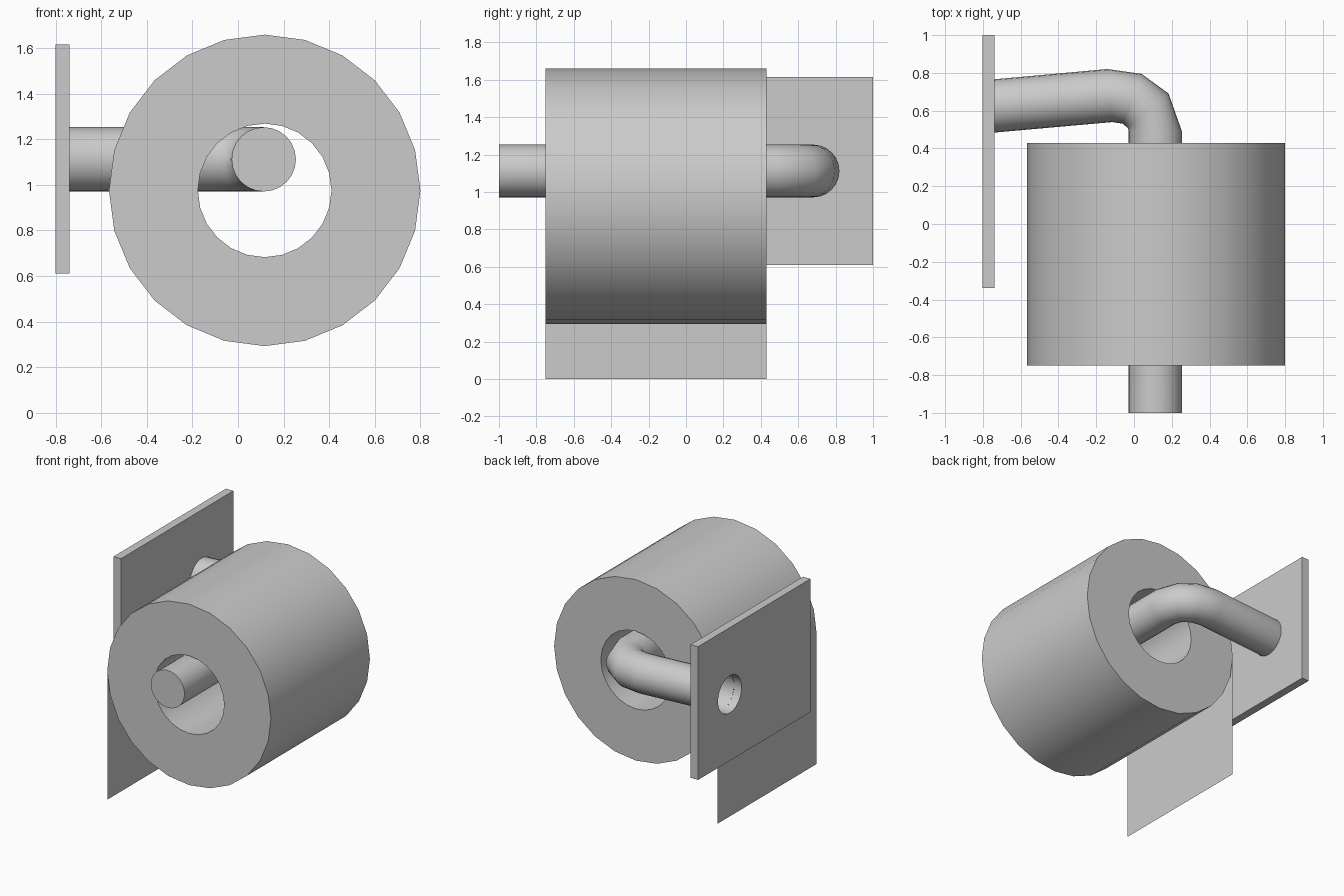
import bpy, bmesh
from math import cos, sin, tau, radians
from mathutils import Vector

if "Cube" in bpy.data.objects:
    bpy.data.objects.remove(bpy.data.objects["Cube"])

SEG = 24


def finish(name, bm, smooth=True):
    bmesh.ops.recalc_face_normals(bm, faces=bm.faces)
    me = bpy.data.meshes.new(name)
    bm.to_mesh(me)
    bm.free()
    ob = bpy.data.objects.new(name, me)
    bpy.context.collection.objects.link(ob)
    bpy.ops.object.select_all(action='DESELECT')
    ob.select_set(True)
    bpy.context.view_layer.objects.active = ob
    if smooth:
        bpy.ops.object.shade_smooth_by_angle(angle=radians(35))
    return ob


def ring(bm, center, side, r):
    # circle spanned by a horizontal side vector and z
    c, s = Vector(center), Vector(side).normalized()
    return [bm.verts.new(c + s * r * cos(tau * i / SEG) + Vector((0, 0, r * sin(tau * i / SEG))))
            for i in range(SEG)]


def skin(bm, rings):
    for a, b in zip(rings, rings[1:]):
        for i in range(SEG):
            j = (i + 1) % SEG
            bm.faces.new((a[i], a[j], b[j], b[i]))


# Paper roll: thick tube along y
CX, CZ, R_OUT, R_IN, Y0, Y1 = 0.117, 0.976, 0.683, 0.293, -0.75, 0.43
bm = bmesh.new()
rings = [ring(bm, (CX, y, CZ), (1, 0, 0), r)
         for r, y in ((R_OUT, Y0), (R_OUT, Y1), (R_IN, Y1), (R_IN, Y0))]
skin(bm, rings + rings[:1])
finish("paper_roll", bm)

# Hanging sheet
bm = bmesh.new()
x = CX - R_OUT
bm.faces.new([bm.verts.new((x, y, z)) for y, z in ((Y0, 0), (Y1, 0), (Y1, CZ), (Y0, CZ))])
finish("hanging_sheet", bm, False)

# Bent holder arm: open at the wall plate, capped at the free end
bm = bmesh.new()
R, Z = 0.141, 1.112
path = [((-0.74, 0.625), (0, 1)), ((-0.127, 0.68), (-0.09, 1)), ((-0.01, 0.663), (0.38, 1)),
        ((0.075, 0.60), (1, 0.84)), ((0.113, 0.49), (1, 0)), ((0.113, -1.0), (1, 0))]
rings = [ring(bm, (*p, Z), (*s, 0), R) for p, s in path]
skin(bm, rings)
bm.faces.new(rings[-1])
finish("holder_arm", bm)

# Cutter for the hole in the wall plate
bm = bmesh.new()
rings = [ring(bm, (x, 0.622, Z), (0, 1, 0), R) for x in (-0.9, -0.6)]
skin(bm, rings)
for r in rings:
    bm.faces.new(r)
cutter = finish("hole_cutter", bm, False)
cutter.hide_render = True

# Wall plate with the arm socket hole
bm = bmesh.new()
bmesh.ops.create_cube(bm, size=1)
bmesh.ops.scale(bm, vec=(0.062, 1.34, 1.005), verts=bm.verts)
bmesh.ops.translate(bm, vec=(-0.77, 0.33, 1.113), verts=bm.verts)
plate = finish("wall_plate", bm, False)
mod = plate.modifiers.new("hole", 'BOOLEAN')
mod.operation = 'DIFFERENCE'
mod.solver = 'EXACT'
mod.object = cutter
bpy.ops.object.modifier_apply(modifier=mod.name)
bpy.data.objects.remove(cutter)
bpy.ops.object.shade_smooth_by_angle(angle=radians(35))
